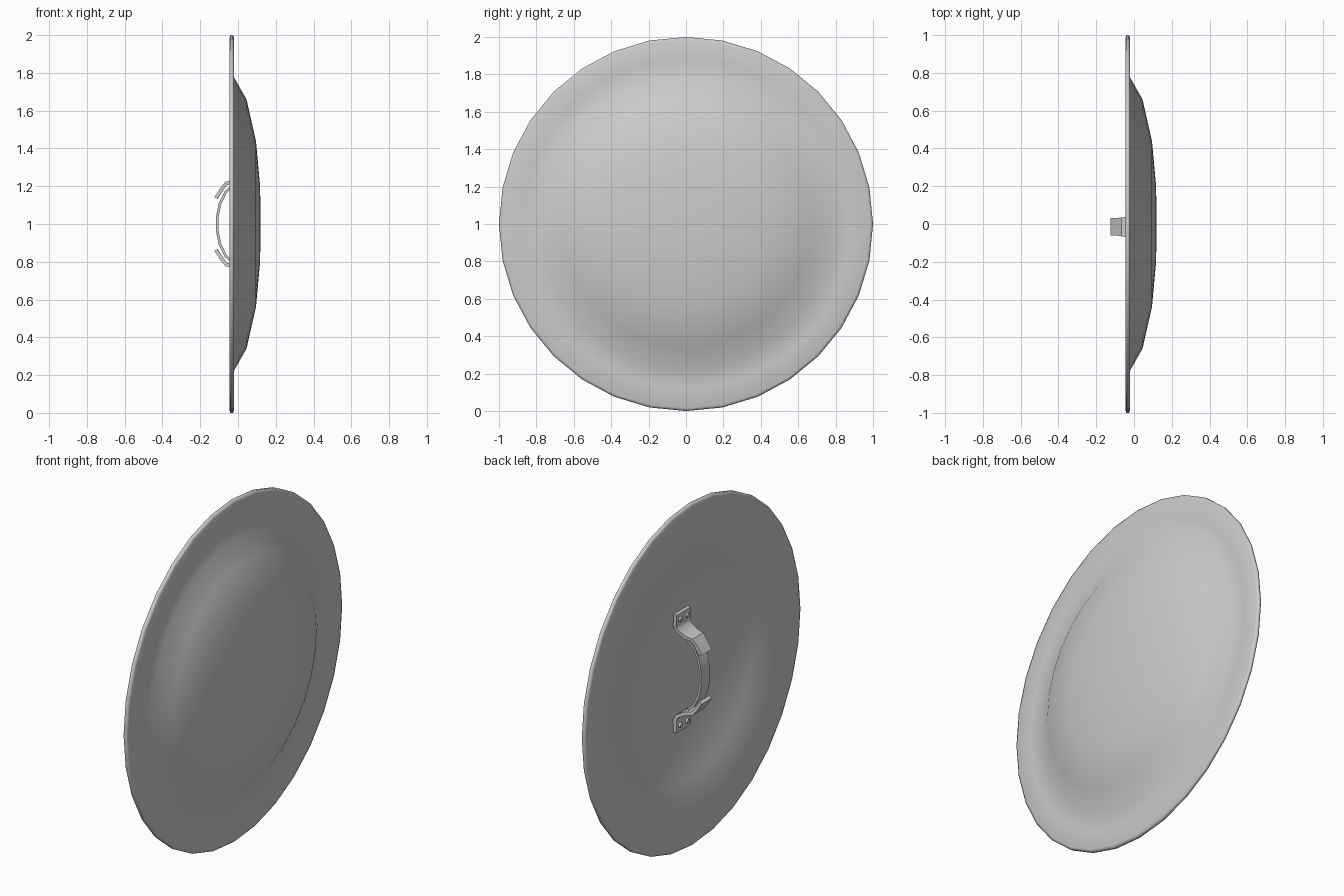
import bpy, bmesh, math
from mathutils import Vector

cube = bpy.data.objects.get("Cube")
if cube:
    bpy.data.objects.remove(cube, do_unlink=True)

steel = bpy.data.materials.new("light_grey_steel")
steel.use_nodes = True
colour = (0.6, 0.6, 0.6, 1)
steel.diffuse_color = colour
steel.node_tree.nodes["Principled BSDF"].inputs["Base Color"].default_value = colour

SIDES = 32
MID_Y = -0.015


def finish(name, bm, angle):
    bmesh.ops.recalc_face_normals(bm, faces=bm.faces)
    mesh = bpy.data.meshes.new(name)
    bm.to_mesh(mesh)
    bm.free()
    mesh.materials.append(steel)
    obj = bpy.data.objects.new(name, mesh)
    bpy.context.collection.objects.link(obj)
    bpy.ops.object.select_all(action="DESELECT")
    obj.select_set(True)
    bpy.context.view_layer.objects.active = obj
    bpy.ops.object.shade_smooth_by_angle(angle=math.radians(angle))
    return obj


def lathe(name, profile):
    """Spin (radius, x) points about the shield's x axis."""
    bm = bmesh.new()
    verts = [bm.verts.new((x, 0, 1 + r)) for r, x in profile]
    edges = [bm.edges.new(pair) for pair in zip(verts, verts[1:])]
    bmesh.ops.spin(bm, geom=verts + edges, cent=(0, 0, 1), axis=(1, 0, 0),
                   angle=math.tau, steps=SIDES)
    bmesh.ops.remove_doubles(bm, verts=bm.verts, dist=0.0005)
    return finish(name, bm, 120)


def strap(name, path, thick, sign=1):
    """Bent flat bar: path of (x, height from centre, half width)."""
    bm = bmesh.new()
    pts = [Vector((x, 0, 1 + sign * h)) for x, h, w in path]
    rings = []
    for i, (x, h, w) in enumerate(path):
        along = (pts[min(i + 1, len(pts) - 1)] - pts[max(i - 1, 0)]).normalized()
        off = along.cross(Vector((0, 1, 0))) * thick / 2
        corners = [(-w, -1), (w, -1), (w, 1), (-w, 1)]
        rings.append([bm.verts.new(pts[i] + off * s + Vector((0, MID_Y + y, 0)))
                      for y, s in corners])
    for a, b in zip(rings, rings[1:]):
        for k in range(4):
            bm.faces.new((a[k], a[(k + 1) % 4], b[(k + 1) % 4], b[k]))
    bm.faces.new(rings[0])
    bm.faces.new(rings[-1])
    return finish(name, bm, 40)


# Domed disc: outer face, rim edge, then the hollow back
lathe("shield_disc", [
    (0, 0.12), (0.2, 0.117), (0.44, 0.095), (0.66, 0.045), (0.775, -0.02),
    (0.88, -0.024), (0.985, -0.02), (1, -0.026), (1, -0.04), (0.985, -0.045),
    (0.88, -0.045), (0.76, -0.045), (0.64, -0.003), (0.43, 0.04),
    (0.2, 0.06), (0, 0.063)])

# Curved grip
strap("grip", [(-0.03, -0.2, 0.04), (-0.065, -0.17, 0.04), (-0.095, -0.11, 0.04),
               (-0.109, -0.04, 0.04), (-0.109, 0.04, 0.04), (-0.095, 0.11, 0.04),
               (-0.065, 0.17, 0.04), (-0.03, 0.2, 0.04)], 0.014)

# Matching brackets with riveted feet
for sign, place in ((1, "upper"), (-1, "lower")):
    strap(place + "_bracket", [
        (0.034, 0.345, 0.066), (0.038, 0.275, 0.066), (0.028, 0.25, 0.062),
        (-0.02, 0.222, 0.056), (-0.062, 0.215, 0.05), (-0.085, 0.185, 0.046),
        (-0.116, 0.137, 0.046)], 0.02, sign)
    for side in (-1, 1):
        bm = bmesh.new()
        bmesh.ops.create_cone(bm, cap_ends=True, segments=10, radius1=0.016,
                              radius2=0.011, depth=0.012)
        for v in bm.verts:
            x, y, z = v.co
            v.co = (0.022 - z, MID_Y + side * 0.032 + y, 1 + sign * 0.31 + x)
        finish(place + "_rivet", bm, 30)
